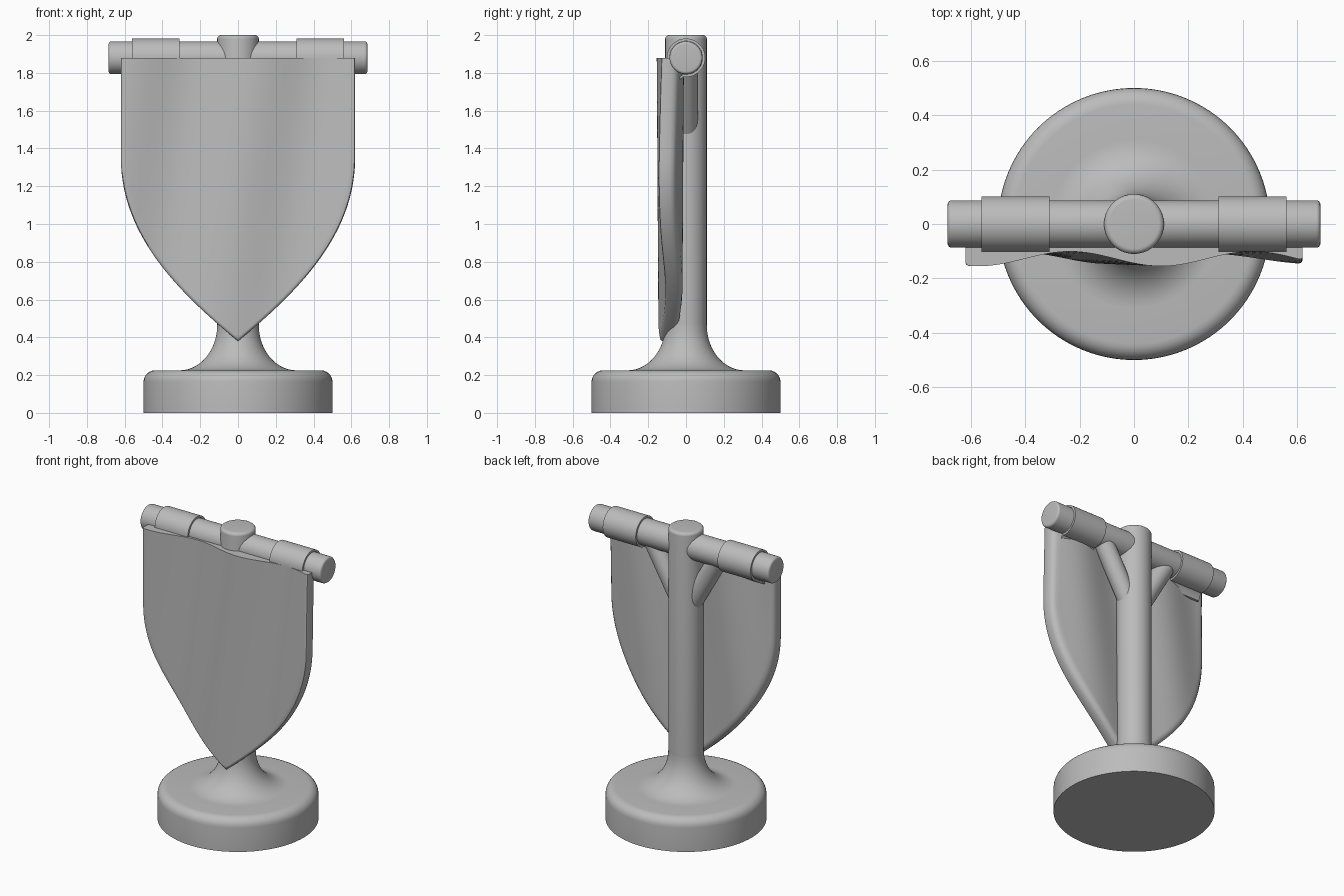
import bpy, bmesh, math
from mathutils import Vector

cube = bpy.data.objects.get("Cube")
if cube:
    bpy.data.objects.remove(cube, do_unlink=True)

GREY = (0.5, 0.5, 0.5, 1)
mat = bpy.data.materials.new("plain grey")
mat.use_nodes = True
mat.diffuse_color = GREY
mat.node_tree.nodes["Principled BSDF"].inputs["Base Color"].default_value = GREY

BAR_Z = 1.88
TIP_Z = 0.38


def finish(bm, name, angle=35):
    bmesh.ops.remove_doubles(bm, verts=bm.verts, dist=0.0002)
    bmesh.ops.recalc_face_normals(bm, faces=bm.faces)
    mesh = bpy.data.meshes.new(name)
    bm.to_mesh(mesh)
    bm.free()
    mesh.materials.append(mat)
    ob = bpy.data.objects.new(name, mesh)
    bpy.context.collection.objects.link(ob)
    bpy.ops.object.select_all(action="DESELECT")
    ob.select_set(True)
    bpy.context.view_layer.objects.active = ob
    bpy.ops.object.shade_smooth_by_angle(angle=math.radians(angle))
    return ob


def lathe(name, profile, start, direction, steps=64):
    """Spin (radius, distance) points around an axis."""
    bm = bmesh.new()
    turn = Vector((0, 0, 1)).rotation_difference(Vector(direction))
    rings = []
    for r, d in profile:
        rings.append([bm.verts.new(Vector(start) + turn @ Vector((
            r * math.cos(math.tau * i / steps), r * math.sin(math.tau * i / steps), d)))
            for i in range(steps)])
    for a, b in zip(rings, rings[1:]):
        for i in range(steps):
            j = (i + 1) % steps
            bm.faces.new((a[i], a[j], b[j], b[i]))
    bm.faces.new(rings[0])
    bm.faces.new(rings[-1])
    return finish(bm, name)


def round_corner(r, d, size, n=6):
    """Quarter-round ending a shaft of radius r at distance d."""
    return [(r - size + size * math.cos(a), d - size + size * math.sin(a))
            for a in (math.pi / 2 * i / n for i in range(n + 1))]


# Round base with a flared foot running up into the pole
flare = [(0.11 + 0.2 * (1 - math.sin(a)), 0.225 + 0.24 * (1 - math.cos(a)))
         for a in (math.pi / 2 * i / 14 for i in range(15))]
lathe("base", [(0.5, 0)] + round_corner(0.5, 0.225, 0.06) + flare, (0, 0, 0), (0, 0, 1), 96)
lathe("pole", [(0.11, 0.4)] + round_corner(0.11, 2.0, 0.02), (0, 0, 0), (0, 0, 1))

# Crossbar with rounded ends
end = round_corner(0.087, 0.685, 0.015)
lathe("crossbar", [(r, -d) for r, d in reversed(end)] + end, (0, 0, BAR_Z), (1, 0, 0))


# Fabric loop around the bar, with a tail reaching the banner's back
def strap(name, x0, x1):
    bm = bmesh.new()
    arc = [math.pi * (1 - 1.55 * i / 40) for i in range(41)]
    outer = [(0.102 * math.cos(a), BAR_Z + 0.102 * math.sin(a)) for a in arc]
    inner = [(0.088 * math.cos(a), BAR_Z + 0.088 * math.sin(a)) for a in arc]
    outer += [(-0.03, 1.765), (-0.04, 1.735)]
    inner += [(-0.04, 1.775), (-0.055, 1.735)]
    rows = [[bm.verts.new((x, y, z)) for y, z in side]
            for x, side in ((x0, outer), (x1, outer), (x1, inner), (x0, inner))]
    for k in range(4):
        a, b = rows[k], rows[(k + 1) % 4]
        for i in range(len(a) - 1):
            bm.faces.new((a[i], b[i], b[i + 1], a[i + 1]))
    for i in (0, -1):
        bm.faces.new([row[i] for row in rows])
    finish(bm, name)


for side, s in (("left", 1), ("right", -1)):
    strap(side + "_strap", *sorted((s * 0.31, s * 0.56)))
    # Diagonal brace between pole and crossbar
    a, b = Vector((s * 0.04, 0, 1.48)), Vector((s * 0.27, 0, BAR_Z))
    lathe(side + "_brace", [(0.063, 0), (0.063, (b - a).length)], a, (b - a).normalized(), 40)


# Banner outline: straight sides, then a curve down to the point
def bezier(t, *p):
    u = 1 - t
    return u**3 * p[0] + 3 * u * u * t * p[1] + 3 * u * t * t * p[2] + t**3 * p[3]


outline = [(0.62, BAR_Z + (1.35 - BAR_Z) * i / 16) for i in range(16)]
outline += [(bezier(i / 40, 0.62, 0.62, 0.33, 0), bezier(i / 40, 1.35, 0.95, 0.65, TIP_Z))
            for i in range(41)]


def wave(x, z):
    drop = BAR_Z - z
    amp = 0.027 * (1 - 0.35 * drop / 1.5)
    return -0.128 - amp * math.cos(math.tau * (x - 0.1 + 0.14 * drop) / 0.67)


# Banner: wavy front and back sheets joined by a rounded rim
COLS = 48
bm = bmesh.new()
layers = []
for inset, depth in ((0.012, 0), (0.004, 0.004), (0, 0.012), (0, 0.06),
                     (0.005, 0.075), (0.016, 0.086), (0.032, 0.09)):
    grid = []
    for w, z in outline:
        w2 = w * (1 - inset / 0.62)
        z2 = BAR_Z - (BAR_Z - z) * (1 - inset * 0.9)
        row = []
        for c in range(COLS + 1):
            x = w2 * (2 * c / COLS - 1)
            row.append(bm.verts.new((x, wave(x, z2) + depth, z2)))
        grid.append(row)
    layers.append(grid)
for grid in (layers[0], layers[-1]):
    for a, b in zip(grid, grid[1:]):
        for c in range(COLS):
            bm.faces.new((a[c], a[c + 1], b[c + 1], b[c]))
rims = [[row[0] for row in reversed(g)] + g[0][1:] + [row[-1] for row in g[1:]] for g in layers]
for a, b in zip(rims, rims[1:]):
    for i in range(len(a) - 1):
        bm.faces.new((a[i], a[i + 1], b[i + 1], b[i]))
bmesh.ops.remove_doubles(bm, verts=bm.verts, dist=0.0002)
bmesh.ops.delete(bm, geom=[v for v in bm.verts if not v.link_faces], context="VERTS")
finish(bm, "banner", 40)
